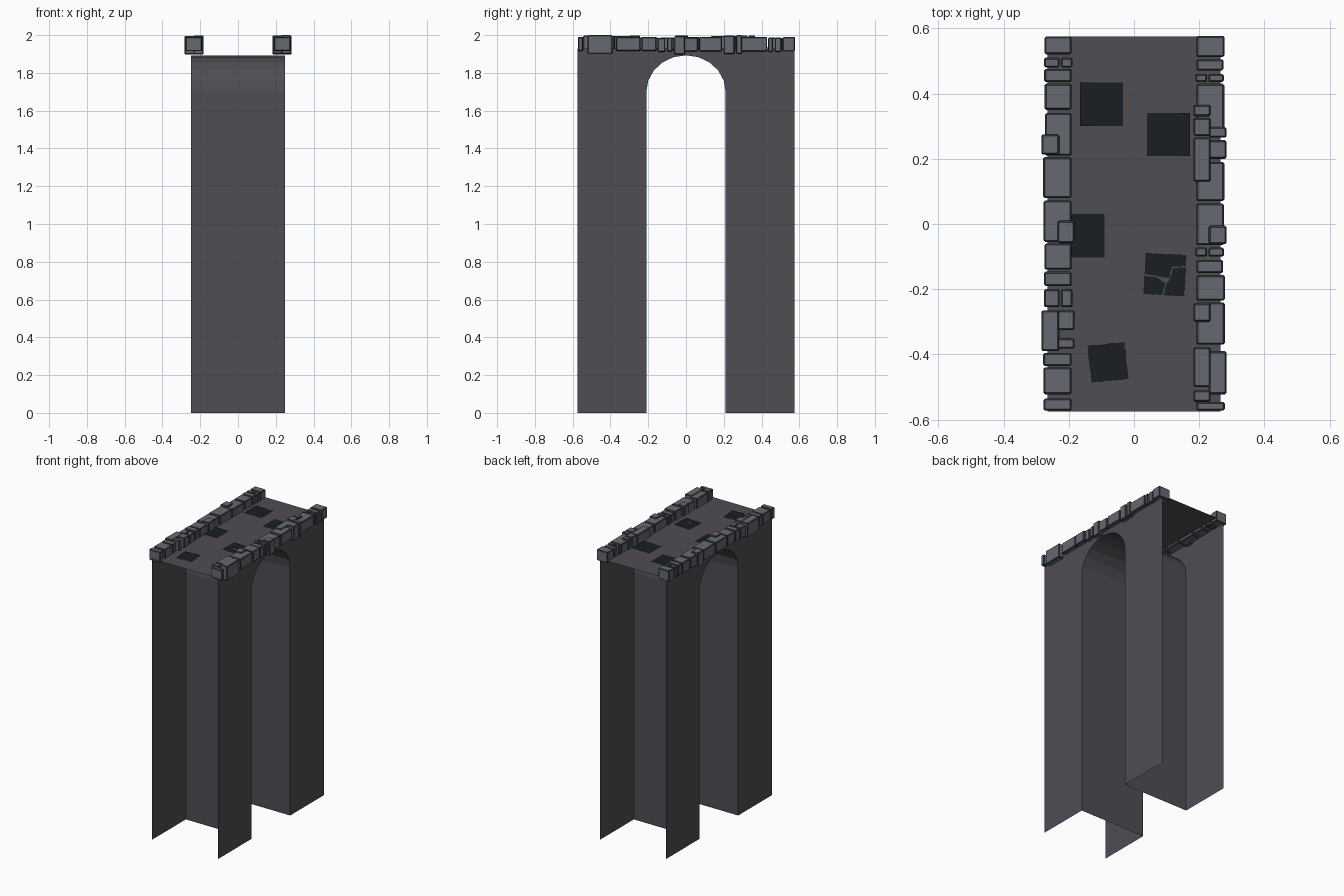
import bpy, bmesh, math, random
from mathutils import Matrix, Vector

if "Cube" in bpy.data.objects:
    bpy.data.objects.remove(bpy.data.objects["Cube"])

random.seed(4)

def material(name, rgb):
    m = bpy.data.materials.new(name)
    m.diffuse_color = (*rgb, 1)
    m.use_nodes = True
    m.node_tree.nodes["Principled BSDF"].inputs["Base Color"].default_value = m.diffuse_color
    return m

WALL = material("wall_grey", (.078, .075, .088))
STONE = material("stone_grey", (.13, .143, .165))
EDGE = material("stone_edge", (.035, .039, .045))
TILE = material("dark_tile", (.010, .013, .018))

def finish(name, bm, *mats):
    me = bpy.data.meshes.new(name)
    bm.to_mesh(me)
    bm.free()
    for m in mats:
        me.materials.append(m)
    ob = bpy.data.objects.new(name, me)
    bpy.context.collection.objects.link(ob)
    return ob

# Main dimensions
HW, HL, DECK = .25, .575, 1.93
OPEN, SPRING, RISE, SEGS = .21, 1.70, .193, 10
arch = [(OPEN, 0)] + [(OPEN * math.cos(math.pi * i / SEGS),
                       SPRING + RISE * math.sin(math.pi * i / SEGS))
                      for i in range(SEGS + 1)] + [(-OPEN, 0)]

# Side walls pierced by the arch
for side, name in ((-1, "left_wall"), (1, "right_wall")):
    bm = bmesh.new()
    outline = [(-HL, 0), (-HL, DECK), (HL, DECK), (HL, 0)] + arch
    f = bm.faces.new([bm.verts.new((side * HW, y, z)) for y, z in outline])
    f.normal_update()
    if f.normal.x * side < 0:
        f.normal_flip()
    bmesh.ops.triangulate(bm, faces=[f])
    finish(name, bm, WALL)

# Arch lining running between the walls
bm = bmesh.new()
rows = [[bm.verts.new((x, y, z)) for x in (-HW, HW)] for y, z in arch]
for a, b in zip(rows, rows[1:]):
    bm.faces.new((a[0], a[1], b[1], b[0]))
finish("arch_lining", bm, WALL)

# Road deck
bm = bmesh.new()
bm.faces.new([bm.verts.new((x, y, DECK)) for x, y in
              ((-HW - .015, -HL), (HW + .015, -HL), (HW + .015, HL), (-HW - .015, HL))])
finish("deck", bm, WALL)

# Parapet stones: kind, y low, y high
# F full width, P inner/outer pair, I raised inner block, O raised outer block
LEFT = [("F", .52, .575), ("P", .48, .51), ("F", .435, .475), ("F", .35, .43),
        ("F", .21, .34), ("O", .213, .275), ("F", .08, .205), ("F", -.055, .072),
        ("I", -.058, .01), ("F", -.14, -.06), ("F", -.19, -.146), ("P", -.255, -.20),
        ("O", -.39, -.265), ("I", -.325, -.265), ("I", -.382, -.35),
        ("F", -.435, -.395), ("F", -.522, -.44), ("F", -.572, -.535)]
RIGHT = [("F", .512, .577), ("F", .47, .505), ("P", .435, .46), ("F", .27, .43),
         ("I", .33, .365), ("I", .27, .325), ("O", .265, .297), ("I", .13, .265),
         ("O", .20, .257), ("F", .07, .19), ("F", -.065, .063), ("O", -.062, -.005),
         ("P", -.10, -.072), ("F", -.15, -.11), ("F", -.235, -.157), ("F", -.37, -.24),
         ("I", -.30, -.243), ("I", -.50, -.378), ("O", -.522, -.39),
         ("I", -.545, -.51), ("F", -.572, -.545)]

def block(bm, xs, ys, zs):
    size = Vector((xs[1] - xs[0], ys[1] - ys[0], zs[1] - zs[0]))
    mid = Vector((sum(xs), sum(ys), sum(zs))) / 2
    bmesh.ops.create_cube(bm, size=1,
                          matrix=Matrix.Translation(mid) @ Matrix.Diagonal((*size, 1)))

def parapet(name, side, stones):
    bm = bmesh.new()
    for kind, a, b in stones:
        j = random.uniform(-.003, .003)
        lo, hi = 1.913 + j, 1.988 + j
        spans = {"F": [(.191, .276 + j)], "P": [(.188, .224), (.228, .276)],
                 "I": [(.182, .235)], "O": [(.229, .284)]}[kind]
        if kind in "IO":
            lo, hi = 1.899 + j, 1.997 + j
        for inner, outer in spans:
            block(bm, sorted((side * inner, side * outer)), (a, b), (lo, min(hi, 2.0)))
    ob = finish(name, bm, STONE, EDGE)
    bev = ob.modifiers.new("worn_edges", "BEVEL")
    bev.width, bev.segments, bev.material = .005, 1, 1

parapet("left_parapet", -1, LEFT)
parapet("right_parapet", 1, RIGHT)

# Paving tiles, some cracked into pieces (unit square coordinates)
SQUARE = [[(-.5, -.5), (.5, -.5), (.5, .5), (-.5, .5)]]
NOTCHED = [[(-.5, -.5), (.5, -.5), (.5, -.12), (.3, .06), (.14, -.06),
            (.3, .09), (.5, -.06), (.5, .5), (-.5, .5)]]
SHATTERED = [[(-.5, -.5), (-.05, -.5), (.03, -.2), (-.2, -.08), (-.5, -.05)],
             [(-.02, -.5), (.5, -.5), (.5, .2), (.2, .17), (.12, -.12), (.06, -.2)],
             [(-.5, -.02), (-.18, -.05), (.1, -.09), (.17, .2), (.5, .23),
              (.5, .5), (-.2, .5), (-.17, .35), (-.24, .5), (-.5, .5)]]
SPLIT = [[(-.5, -.5), (.5, -.5), (.5, -.3), (.3, -.22), (.1, -.28), (.3, -.19),
          (.5, -.27), (.5, .33), (.3, .4), (.5, .37), (.5, .5), (-.5, .5)]]

def tile(name, x, y, size, turn, pieces, tilt=0, jag=0):
    bm = bmesh.new()
    for pts in pieces:
        loop = []
        for p, q in zip(pts, pts[1:] + pts[:1]):
            p, q = Vector((*p, 0)), Vector((*q, 0))
            n = max(1, int((q - p).length * 14)) if jag else 1
            for i in range(n):
                off = Vector((random.uniform(-jag, jag), random.uniform(-jag, jag), 0))
                loop.append(p.lerp(q, i / n) + (off if i else Vector()))
        bm.faces.new([bm.verts.new(v) for v in loop])
    bmesh.ops.triangulate(bm, faces=bm.faces[:])
    ob = finish(name, bm, TILE)
    ob.location = (x, y, DECK + .004)
    ob.rotation_euler = (0, math.radians(tilt), math.radians(turn))
    ob.scale = (size, size, size)

tile("back_left_tile", -.099, .367, .132, 0, SQUARE, 1)
tile("back_right_tile", .106, .274, .132, 0, NOTCHED, -1)
tile("middle_left_tile", -.156, -.036, .132, 0, SQUARE)
tile("middle_right_tile", .095, -.155, .126, -3, SHATTERED, 0, .012)
tile("front_left_tile", -.08, -.424, .114, 6, SPLIT, 0, .012)
